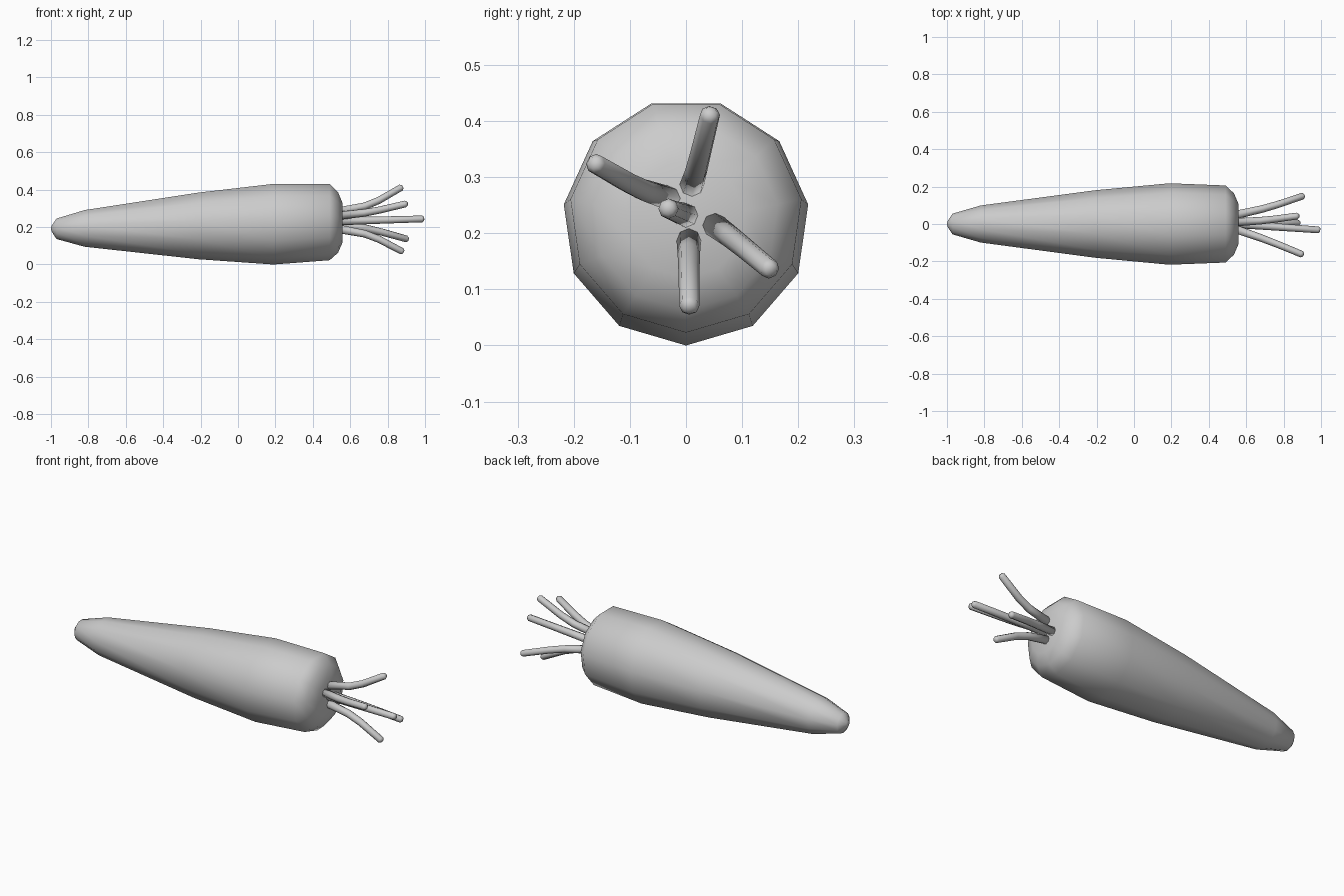
import bpy, bmesh, math
from mathutils import Vector

if "Cube" in bpy.data.objects:
    bpy.data.objects.remove(bpy.data.objects["Cube"])


def skin(name, rings, sides):
    """Skin rings of (centre, radius) whose normals follow the path; poles close both ends."""
    bm = bmesh.new()
    loops = []
    pts = [Vector(c) for c, r in rings]
    for i, (c, r) in enumerate(rings):
        if r == 0:
            loops.append([bm.verts.new(c)])
            continue
        axis = (pts[min(i + 1, len(pts) - 1)] - pts[max(i - 1, 0)]).normalized()
        if name == "carrot_root":
            axis = Vector((1, 0, 0))
        side = axis.cross(Vector((0, 0, -1))).normalized()
        down = -side.cross(axis).normalized()
        if down.z > 0:
            down = -down
        loops.append([bm.verts.new(pts[i] + r * (math.cos(a) * down + math.sin(a) * side))
                      for a in (2 * math.pi * k / sides for k in range(sides))])
    for a, b in zip(loops, loops[1:]):
        for k in range(sides):
            n = (k + 1) % sides
            if len(a) == 1:
                bm.faces.new((a[0], b[k], b[n]))
            elif len(b) == 1:
                bm.faces.new((a[k], a[n], b[0]))
            else:
                bm.faces.new((a[k], a[n], b[n], b[k]))
    bmesh.ops.recalc_face_normals(bm, faces=bm.faces)
    for f in bm.faces:
        f.smooth = True
    me = bpy.data.meshes.new(name)
    bm.to_mesh(me)
    bm.free()
    ob = bpy.data.objects.new(name, me)
    bpy.context.collection.objects.link(ob)
    return ob


# Root: x, centre height, radius
profile = [(-1.0, .192, 0), (-.997, .192, .015), (-.97, .192, .056), (-.82, .195, .1),
           (-.21, .21, .182), (.19, .22, .22), (.49, .231, .208),
           (.535, .228, .165), (.56, .225, .105), (.56, .225, 0)]
skin("carrot_root", [((x, 0, z), r) for x, z, r in profile], 11)

# Leaf stalks: base, bend, tip
stalks = [
    ((.55, .01, .286), (.71, .02, .318), (.88, .044, .416)),
    ((.55, -.03, .262), (.71, -.085, .28), (.905, -.165, .326)),
    ((.55, 0, .232), (.75, -.015, .237), (.995, -.032, .244)),
    ((.55, .05, .215), (.72, .088, .187), (.91, .152, .134)),
    ((.55, .005, .188), (.71, .005, .158), (.885, .006, .066)),
]
for i, (a, b, c) in enumerate(stalks):
    a, b, c = Vector(a), Vector(b), Vector(c)
    d = (c - b).normalized()
    rings = [(a, 0), (a + (b - a) * .01, .022), (a.lerp(b, .8), .02),
             (b.lerp(c, .25), .019), (c - d * .01, .018), (c, .011), (c + d * .001, 0)]
    skin(f"leaf_stalk_{i + 1}", rings, 8)
